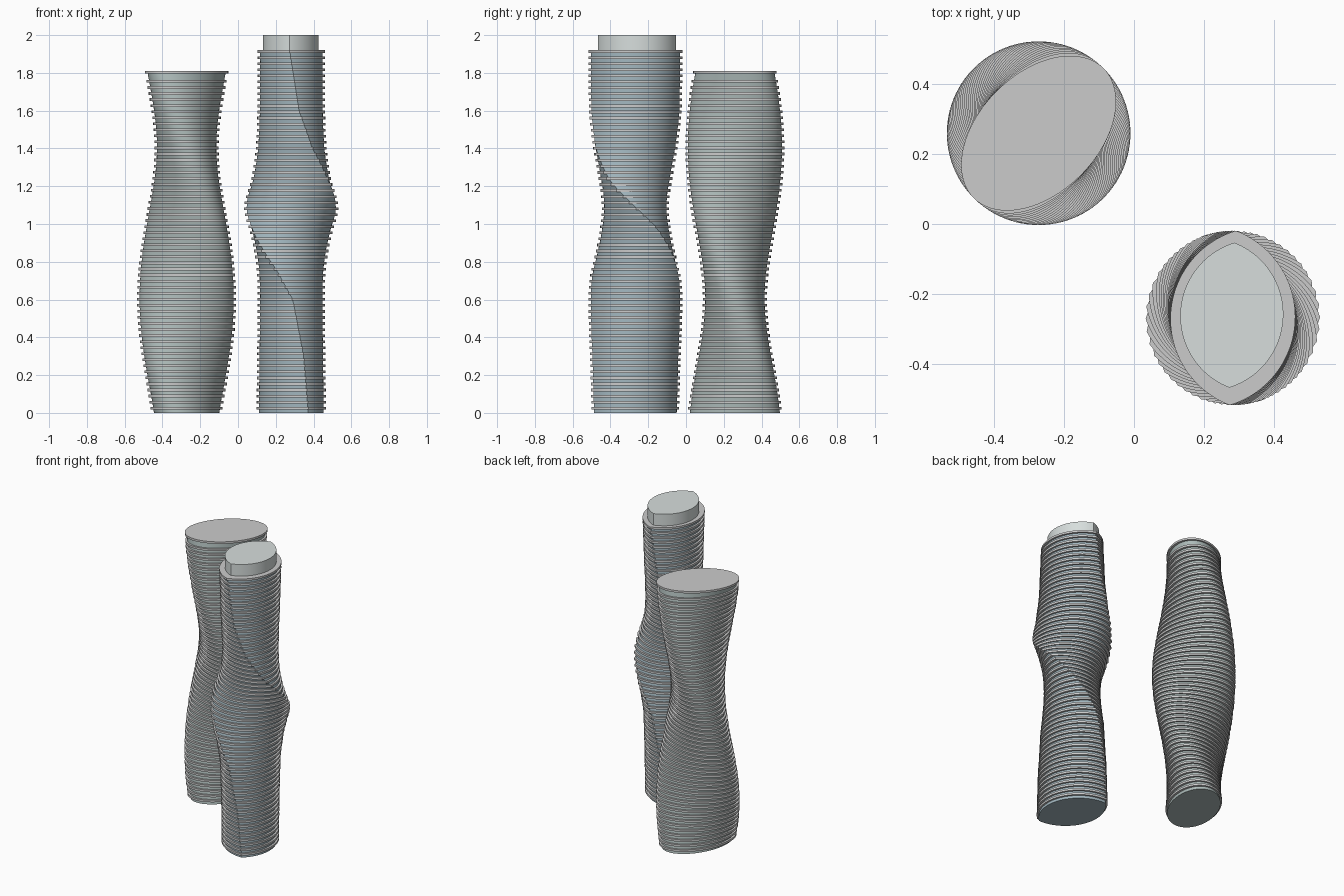
import bpy, bmesh
from math import sin, cos, tau, radians, asin, sqrt

if "Cube" in bpy.data.objects:
    bpy.data.objects.remove(bpy.data.objects["Cube"])

N = 96


def material(name, rgb):
    m = bpy.data.materials.new(name)
    m.diffuse_color = (*rgb, 1)
    m.use_nodes = True
    m.node_tree.nodes["Principled BSDF"].inputs["Base Color"].default_value = m.diffuse_color
    return m


def ellipse(a, b):
    return [(a * cos(tau * i / N), b * sin(tau * i / N)) for i in range(N)]


def lens(a, b):
    # two circular arcs meeting in points at (+-a, 0)
    r = (a * a + b * b) / (2 * b)
    h, n = asin(a / r), N // 2
    arc = [(r * sin(h - 2 * h * i / n), r * cos(h - 2 * h * i / n) - (r - b)) for i in range(n)]
    return arc + [(-x, -y) for x, y in arc]


def ring(bm, outline, centre, angle, z):
    c, s = cos(angle), sin(angle)
    return [bm.verts.new((centre[0] + x * c - y * s, centre[1] + x * s + y * c, z)) for x, y in outline]


def loft(bm, rings):
    for lo, hi in zip(rings, rings[1:]):
        for i in range(len(lo)):
            j = (i + 1) % len(lo)
            bm.faces.new((lo[i], lo[j], hi[j], hi[i]))
    bm.faces.new(rings[0][::-1])
    bm.faces.new(rings[-1])


def finish(bm, name, mat=None):
    me = bpy.data.meshes.new(name)
    bm.to_mesh(me)
    bm.free()
    ob = bpy.data.objects.new(name, me)
    bpy.context.collection.objects.link(ob)
    if mat:
        me.materials.append(mat)
    bpy.context.view_layer.objects.active = ob
    bpy.ops.object.select_all(action='DESELECT')
    ob.select_set(True)
    bpy.ops.object.shade_smooth_by_angle(angle=radians(25))
    return ob


def tower(name, shape, a, b, centre, levels, twist, mat, inset=0.013, thick=0.014):
    # continuous glazed core
    bm = bmesh.new()
    core = shape(a - inset, b - inset)
    zs = [0] + levels[:-1] + [levels[-1] - thick / 2]
    loft(bm, [ring(bm, core, centre, twist(z), z) for z in zs])
    finish(bm, name + "_glazed_core", mat)
    # one projecting slab on top of every storey
    bm = bmesh.new()
    slab = shape(a, b)
    for z in levels:
        loft(bm, [ring(bm, slab, centre, twist(z), z - thick), ring(bm, slab, centre, twist(z), z)])
    finish(bm, name + "_floor_slabs")


def table_twist(keys):
    def f(z):
        for (z0, a0), (z1, a1) in zip(keys, keys[1:]):
            if z <= z1:
                return radians(a0 + (a1 - a0) * (z - z0) / (z1 - z0))
        return radians(keys[-1][1])
    return f


# Elliptical tower with a steady twist
tower("oval_tower", ellipse, 0.262, 0.170, (-0.272, 0.259),
      [1.762 * (i + 1) / 55 for i in range(55)] + [1.81],
      lambda z: radians(248 - 203 * z / 1.81),
      material("green_glass", (0.42, 0.50, 0.49)))

# Lens-shaped tower that twists mostly around its middle
KEYS = [(0, 292), (0.3, 286), (0.6, 272), (0.75, 252), (0.88, 228), (1.0, 204),
        (1.09, 180), (1.23, 145), (1.4, 118), (1.6, 100), (1.92, 88)]
tower("lens_tower", lens, 0.249, 0.178, (0.282, -0.268),
      [1.92 * (i + 1) / 60 for i in range(60)], table_twist(KEYS),
      material("blue_glass", (0.36, 0.47, 0.52)))

# Rooftop plant room on the lens tower
bm = bmesh.new()
room = lens(0.207, 0.147)
loft(bm, [ring(bm, room, (0.279, -0.260), radians(88), z) for z in (1.915, 2.0)])
finish(bm, "rooftop_room", material("pale_glass", (0.68, 0.73, 0.72)))
